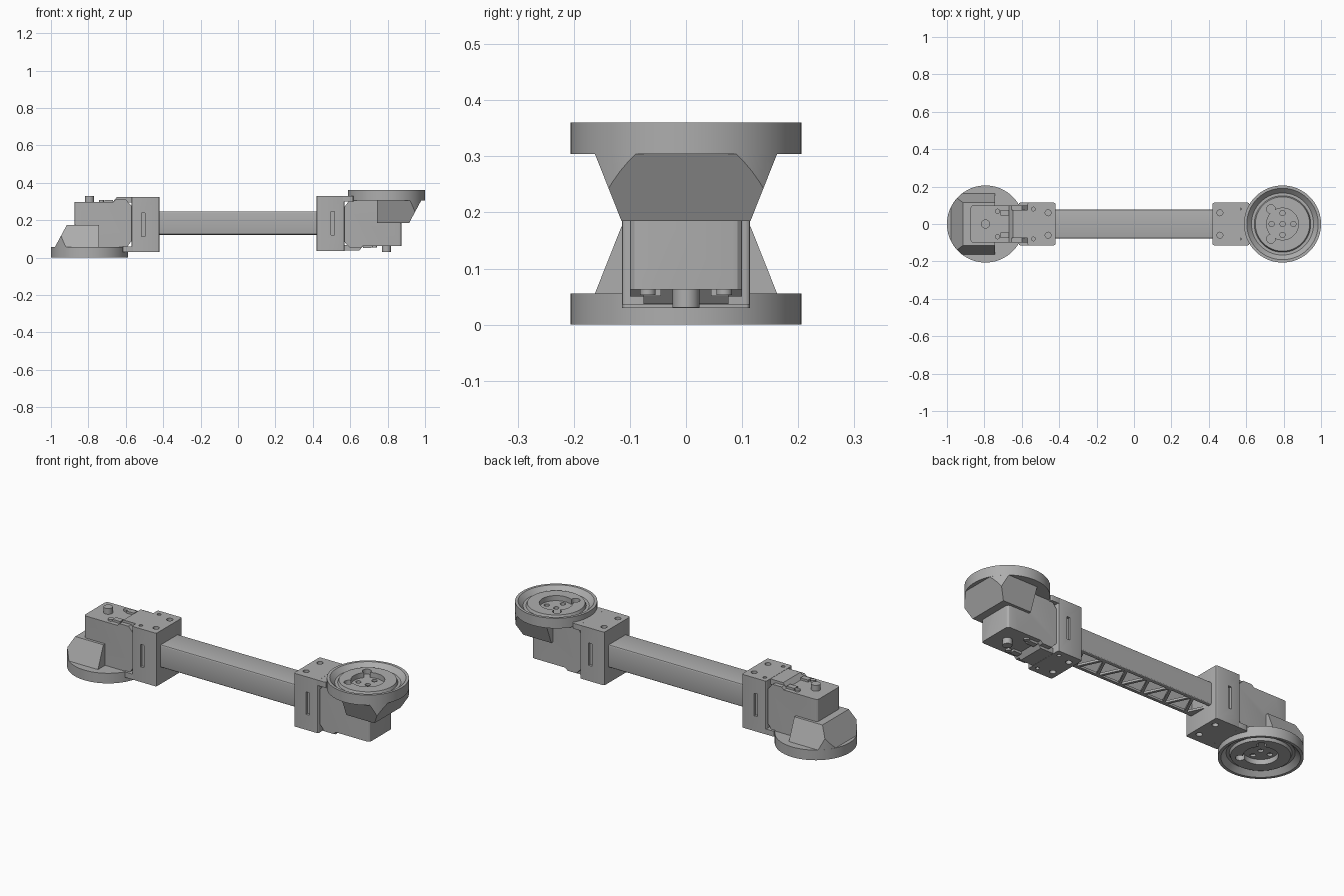
import bpy, bmesh, math
from mathutils import Matrix, Vector

if "Cube" in bpy.data.objects:
    bpy.data.objects.remove(bpy.data.objects["Cube"], do_unlink=True)

grey = bpy.data.materials.new("machined grey")
grey.use_nodes = True
grey.diffuse_color = (0.42, 0.42, 0.42, 1)
grey.node_tree.nodes["Principled BSDF"].inputs["Base Color"].default_value = (0.42, 0.42, 0.42, 1)


def finish(name, bm):
    bmesh.ops.recalc_face_normals(bm, faces=bm.faces)
    mesh = bpy.data.meshes.new(name)
    bm.to_mesh(mesh)
    bm.free()
    mesh.materials.append(grey)
    ob = bpy.data.objects.new(name, mesh)
    bpy.context.collection.objects.link(ob)
    return ob


def prism(name, points, depth_vec, bevel=0, along=None):
    """Extrude a polygon; optionally round the edges running along one axis."""
    bm = bmesh.new()
    face = bm.faces.new([bm.verts.new(p) for p in points])
    new = bmesh.ops.extrude_face_region(bm, geom=[face])["geom"]
    verts = [v for v in new if isinstance(v, bmesh.types.BMVert)]
    bmesh.ops.translate(bm, verts=verts, vec=depth_vec)
    if bevel:
        axis = Vector(along)
        edges = [e for e in bm.edges
                 if abs((e.verts[0].co - e.verts[1].co).normalized().dot(axis)) > 0.99]
        bmesh.ops.bevel(bm, geom=edges, offset=bevel, segments=3, profile=0.5, affect='EDGES')
    return finish(name, bm)


def box(name, x, y, z, bevel=0, along=(0, 0, 1)):
    pts = [(x[0], y[0], z[0]), (x[1], y[0], z[0]), (x[1], y[1], z[0]), (x[0], y[1], z[0])]
    return prism(name, pts, (0, 0, z[1] - z[0]), bevel, along)


def cylinder(name, x, y, z, r, sides=32):
    bm = bmesh.new()
    place = Matrix.Translation((x, y, sum(z) / 2))
    bmesh.ops.create_cone(bm, cap_ends=True, segments=sides, radius1=r, radius2=r,
                          depth=z[1] - z[0], matrix=place)
    return finish(name, bm)


def lathe(name, profile, x, sides=72):
    bm = bmesh.new()
    verts = [bm.verts.new((r, 0, z)) for r, z in profile]
    edges = [bm.edges.new(pair) for pair in zip(verts, verts[1:])]
    bmesh.ops.spin(bm, geom=verts + edges, cent=(0, 0, 0), axis=(0, 0, 1),
                   angle=math.tau, steps=sides)
    bmesh.ops.remove_doubles(bm, verts=bm.verts, dist=0.0001)
    bmesh.ops.translate(bm, verts=bm.verts, vec=(x, 0, 0))
    return finish(name, bm)


def combine(target, cutters, operation='DIFFERENCE'):
    for cutter in cutters:
        mod = target.modifiers.new("cut", 'BOOLEAN')
        mod.object, mod.operation, mod.solver = cutter, operation, 'EXACT'
    bpy.context.view_layer.update()
    graph = bpy.context.evaluated_depsgraph_get()
    mesh = bpy.data.meshes.new_from_object(target.evaluated_get(graph))
    target.modifiers.clear()
    target.data = mesh
    for cutter in cutters:
        bpy.data.objects.remove(cutter, do_unlink=True)
    return target


HUB = 0.794
end = []

# Dished wheel with a recessed, drilled hub
wheel = lathe("wheel", [(0, 0.304), (0.206, 0.304), (0.206, 0.36), (0.191, 0.36),
                        (0.166, 0.335), (0.151, 0.335), (0.145, 0.35), (0.085, 0.35),
                        (0.085, 0.322), (0, 0.322)], HUB)
holes = [cylinder("hole", HUB + dx, dy, (0.31, 0.34), 0.014, 16)
         for dx, dy in ((0, 0), (0.058, 0), (-0.058, 0), (0, 0.058), (0, -0.058))]
holes += [cylinder("notch", HUB - 0.062, s * 0.08, (0.323, 0.38), 0.023, 24) for s in (-1, 1)]
end.append(combine(wheel, holes))

# Tapered housing below the wheel, trimmed to the wheel's outline
bm = bmesh.new()
rings = []
for z, far, half in ((0.185, 0.915, 0.115), (0.306, 0.98, 0.163)):
    rings.append([bm.verts.new(p) for p in ((0.743, -half, z), (far, -half, z),
                                            (far, half, z), (0.743, half, z))])
bm.faces.new(rings[0])
bm.faces.new(rings[1])
for i in range(4):
    j = (i + 1) % 4
    bm.faces.new((rings[0][i], rings[0][j], rings[1][j], rings[1][i]))
housing = finish("wheel_housing", bm)
end.append(combine(housing, [cylinder("trim", HUB, 0, (0.1, 0.4), 0.2055, 72)], 'INTERSECT'))

# Motor body, with clipped corners where it meets the bracket
body_profile = [(0.568, 0.085), (0.6, 0.05), (0.655, 0.05), (0.668, 0.063), (0.874, 0.063),
                (0.874, 0.305), (0.595, 0.305), (0.568, 0.27)]
body = prism("motor_body", [(x, -0.1, z) for x, z in body_profile], (0, 0.2, 0))
corner_trim = box("corner_trim", (0.5, 0.874), (-0.1, 0.1), (0.0, 0.4), 0.016)
end.append(combine(body, [corner_trim], 'INTERSECT'))

# Raised cover, clips and shaft on the free side of the motor
cover = [(0.56, 0.037), (0.648, 0.037), (0.672, 0.066), (0.56, 0.066)]
end.append(prism("motor_cover", [(x, -0.076, z) for x, z in cover], (0, 0.152, 0)))
for side in (-1, 1):
    label = "left" if side > 0 else "right"
    y = sorted((side * 0.045, side * 0.076))
    end.append(box("clip_" + label, (0.668, 0.715), y, (0.051, 0.066)))
    end.append(cylinder("clip_screw_" + label, 0.73, side * 0.068, (0.053, 0.066), 0.014, 20))
end.append(cylinder("shaft", HUB, 0, (0.031, 0.07), 0.024))

# Bracket block with its long flange, side slots and screw holes
bracket = box("bracket", (0.42, 0.57), (-0.114, 0.114), (0.036, 0.33), 0.008)
cuts = []
for side in (-1, 1):
    y = sorted((side * 0.1, side * 0.13))
    cuts.append(box("slot", (0.496, 0.516), y, (0.122, 0.246)))
    for z in ((0.02, 0.056), (0.31, 0.35)):
        cuts.append(cylinder("bolt_hole", 0.459, side * 0.06, z, 0.016, 20))
    cuts.append(cylinder("small_hole", 0.538, side * 0.08, (0.02, 0.056), 0.01, 16))
end.append(combine(bracket, cuts))
flange = box("bracket_flange", (0.55, 0.617), (-0.114, 0.114), (0.3, 0.3298), 0.01)
end.append(combine(flange, [cylinder("flange_hole", 0.562, s * 0.08, (0.31, 0.35), 0.01, 16)
                            for s in (-1, 1)]))

# Opposite end: the same parts turned over about the crosswise axis
turn = (Matrix.Translation((0, 0, 0.18)) @ Matrix.Rotation(math.pi, 4, 'Y')
        @ Matrix.Translation((0, 0, -0.18)))
for ob in end:
    copy = ob.copy()
    copy.name = "opposite_" + ob.name
    copy.matrix_world = turn
    bpy.context.collection.objects.link(copy)

# Hollow beam with a triangulated underside
beam = box("beam", (-0.43, 0.43), (-0.077, 0.077), (0.122, 0.246), 0.006, (1, 0, 0))
cuts = [box("cavity", (-0.425, 0.425), (-0.067, 0.067), (0.134, 0.236))]
for i in range(12):
    x, s = (i - 5.5) * 0.069, 1 if i % 2 else -1
    tri = [(x - 0.053, -s * 0.056, 0.1), (x + 0.053, -s * 0.056, 0.1), (x, s * 0.056, 0.1)]
    cuts.append(prism("web_opening", tri, (0, 0, 0.06)))
combine(beam, cuts)

# Smooth the round parts, keep the machined edges crisp
for ob in bpy.context.scene.objects:
    ob.select_set(ob.type == 'MESH')
bpy.context.view_layer.objects.active = beam
bpy.ops.object.shade_smooth_by_angle(angle=math.radians(30))
